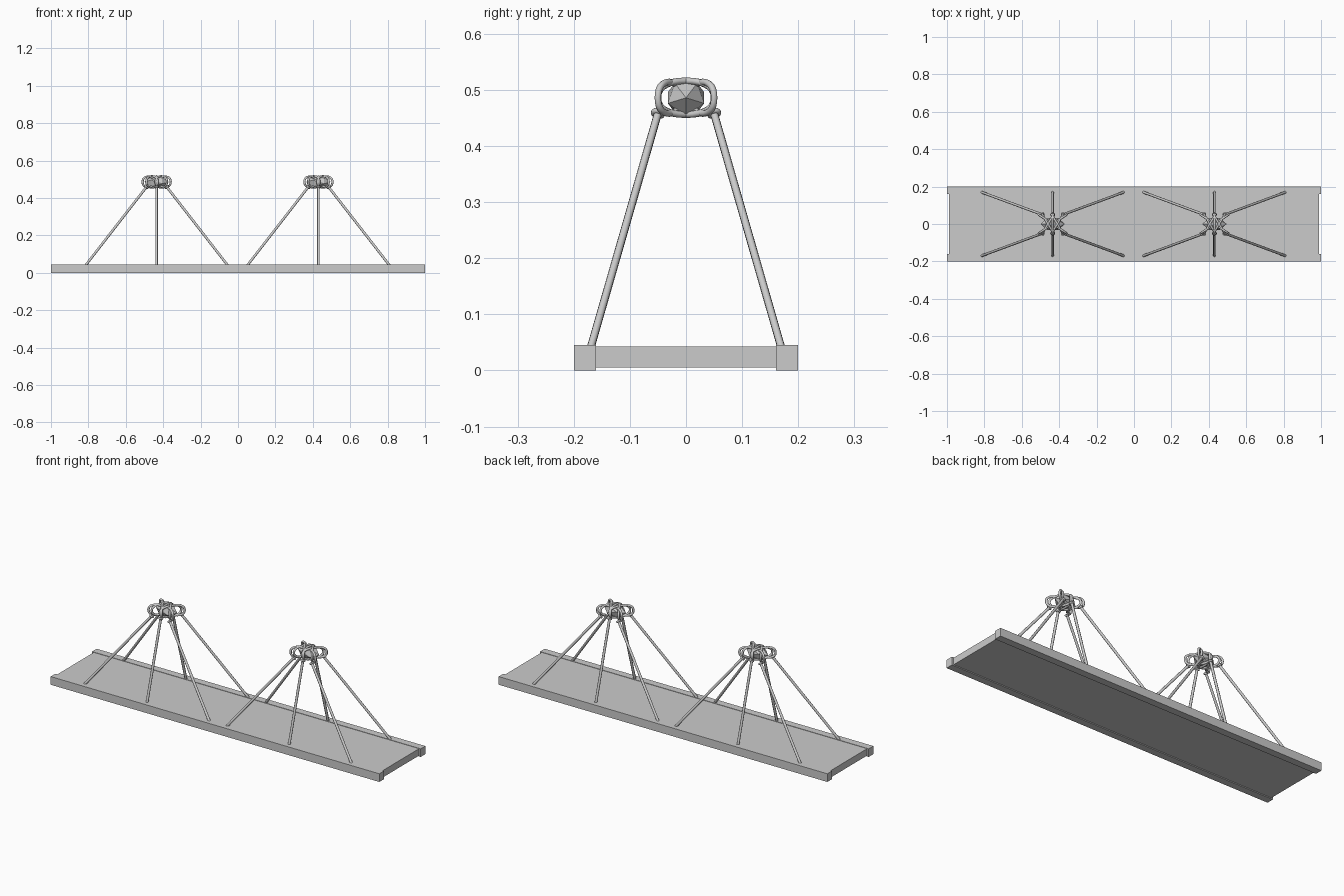
import bpy
import bmesh
import math
from mathutils import Matrix, Vector

cube = bpy.data.objects.get("Cube")
if cube:
    bpy.data.objects.remove(cube, do_unlink=True)

grey = bpy.data.materials.new("plain grey")
grey.use_nodes = True
grey.diffuse_color = (0.6, 0.6, 0.6, 1)
grey.node_tree.nodes["Principled BSDF"].inputs["Base Color"].default_value = (0.6, 0.6, 0.6, 1)


def add_object(name, mesh):
    mesh.materials.clear()
    mesh.materials.append(grey)
    obj = bpy.data.objects.new(name, mesh)
    bpy.context.collection.objects.link(obj)
    return obj


def add_box(name, low, high):
    low, high = Vector(low), Vector(high)
    bm = bmesh.new()
    bmesh.ops.create_cube(bm, size=1, matrix=Matrix.Translation((low + high) / 2)
                          @ Matrix.Diagonal((*(high - low), 1)))
    mesh = bpy.data.meshes.new(name)
    bm.to_mesh(mesh)
    bm.free()
    return add_object(name, mesh)


def add_ropes(name, paths, radius, cyclic):
    """Sweep a round rope along each path and return one mesh object."""
    curve = bpy.data.curves.new(name + "_path", "CURVE")
    curve.dimensions = "3D"
    curve.bevel_depth = radius
    curve.bevel_resolution = 2
    curve.use_fill_caps = True
    for path in paths:
        spline = curve.splines.new("POLY")
        spline.points.add(len(path) - 1)
        for point, co in zip(spline.points, path):
            point.co = (*co, 1)
        spline.use_cyclic_u = cyclic
        spline.use_smooth = True
    temp = bpy.data.objects.new(name + "_path", curve)
    bpy.context.collection.objects.link(temp)
    graph = bpy.context.evaluated_depsgraph_get()
    mesh = bpy.data.meshes.new_from_object(temp.evaluated_get(graph))
    bpy.data.objects.remove(temp, do_unlink=True)
    mesh.name = name
    return add_object(name, mesh)


def loop(center, across, height, steps=28):
    """Rounded loop in the upright plane that holds the direction across."""
    center, across = Vector(center), Vector(across)
    points = []
    for i in range(steps):
        a = 2 * math.pi * i / steps
        c, s = math.cos(a), math.sin(a)
        c = math.copysign(abs(c) ** 0.85, c)
        s = math.copysign(abs(s) ** 0.85, s)
        points.append(center + across * c + Vector((0, 0, height * s)))
    return points


# Deck and its two side beams
add_box("deck", (-0.99, -0.17, 0.005), (0.99, 0.17, 0.043))
add_box("front_beam", (-1, -0.2, 0), (1, -0.16, 0.045))
add_box("back_beam", (-1, 0.16, 0), (1, 0.2, 0.045))

for side, cx in (("right", -0.435), ("left", 0.43)):
    # Faceted core inside the knot, with a point at each end
    bm = bmesh.new()
    bmesh.ops.create_icosphere(
        bm, subdivisions=1, radius=1,
        matrix=Matrix.Translation((cx, 0, 0.486))
        @ Matrix.Diagonal((0.065, 0.038, 0.036, 1))
        @ Matrix.Rotation(math.pi / 2, 4, "Y"))
    mesh = bpy.data.meshes.new(side + "_knot_core")
    bm.to_mesh(mesh)
    bm.free()
    add_object(side + "_knot_core", mesh)

    # Crossed wraps around the core
    wraps = [loop((cx, 0, 0.486), (0, 0.05, 0), 0.03)]
    for sx in (-1, 1):
        for sy in (-1, 1):
            wraps.append(loop((cx + sx * 0.025, 0, 0.486),
                              (0.03 * sy, 0.05, 0), 0.03))
            # Outer corner loops
            wraps.append(loop((cx + sx * 0.045, sy * 0.03, 0.486),
                              (sx * 0.03, sy * 0.02, 0), 0.028))
    add_ropes(side + "_knot_wraps", wraps, 0.006, True)

    # Six stays fanning down to the beams, each with a collar at its top
    stays, collars = [], []
    for sy in (-1, 1):
        for k in (-1, 0, 1):
            top = Vector((cx + k * 0.055, sy * 0.05, 0.458))
            foot = Vector((cx + k * 0.38, sy * 0.17, 0.04))
            stays.append([foot, top])
            turn = (top - foot).to_track_quat("Z", "Y")
            collars.append([top + turn @ Vector((0.008 * math.cos(a), 0.008 * math.sin(a), 0))
                            for a in (2 * math.pi * i / 16 for i in range(16))])
    add_ropes(side + "_stays", stays, 0.007, False)
    add_ropes(side + "_stay_collars", collars, 0.005, True)
